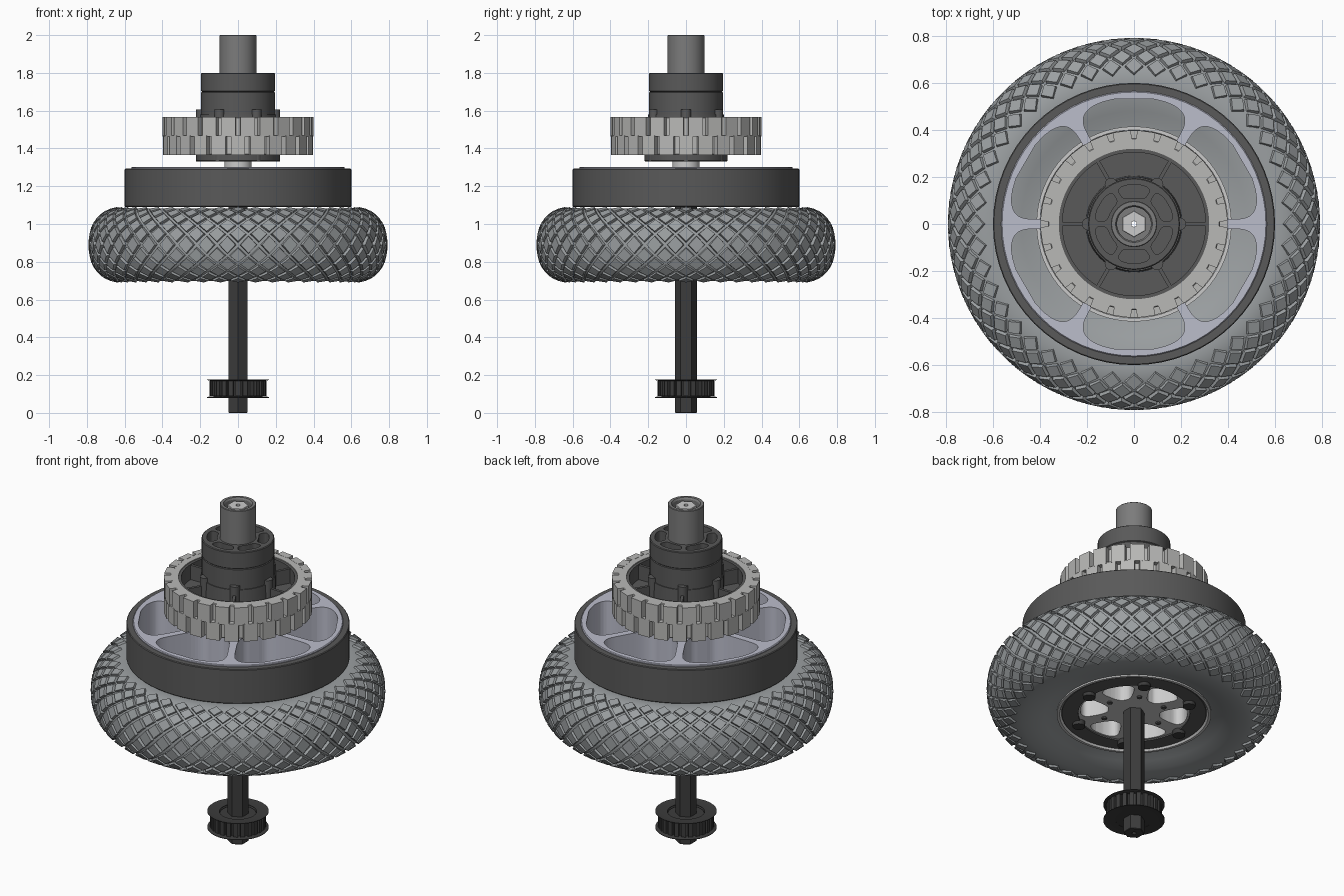
import bpy, math
from math import sin, cos, pi, tau, radians

if "Cube" in bpy.data.objects:
    bpy.data.objects.remove(bpy.data.objects["Cube"])

MATS = {}
def finish(name, verts, faces, col=None, smooth=True):
    me = bpy.data.meshes.new(name)
    me.from_pydata(verts, [], faces)
    ob = bpy.data.objects.new(name, me)
    bpy.context.collection.objects.link(ob)
    bpy.ops.object.select_all(action='DESELECT')
    ob.select_set(True)
    bpy.context.view_layer.objects.active = ob
    bpy.ops.object.mode_set(mode='EDIT')
    bpy.ops.mesh.select_all(action='SELECT')
    bpy.ops.mesh.normals_make_consistent(inside=False)
    bpy.ops.object.mode_set(mode='OBJECT')
    if smooth:
        bpy.ops.object.shade_smooth_by_angle(angle=radians(30))
    if col:
        if col not in MATS:
            MATS[col] = bpy.data.materials.new("paint_%d" % len(MATS))
            MATS[col].diffuse_color = (*col, 1)
        me.materials.append(MATS[col])
    return ob

def lathe(name, prof, col=None, segs=64, phase=0.0):
    """Spin a closed (r, z) profile around z."""
    m = len(prof)
    v = [(r * cos(tau * i / segs + phase), r * sin(tau * i / segs + phase), z)
         for i in range(segs) for r, z in prof]
    f = [(i * m + j, ((i + 1) % segs) * m + j, ((i + 1) % segs) * m + (j + 1) % m, i * m + (j + 1) % m)
         for i in range(segs) for j in range(m)]
    return finish(name, v, f, col)

def tube(name, r0, r1, z0, z1, col=None, c=0.004, segs=64, phase=0.0):
    return lathe(name, [(r0, z0), (r1 - c, z0), (r1, z0 + c), (r1, z1 - c), (r1 - c, z1), (r0, z1)],
                 col, segs, phase)

def prisms(name, outlines, z0, z1, col=None, smooth=False):
    v, f = [], []
    for o in outlines:
        b, n = len(v), len(o)
        v += [(x, y, z0) for x, y in o] + [(x, y, z1) for x, y in o]
        f += [tuple(range(b, b + n)), tuple(range(b + n, b + 2 * n))]
        f += [(b + i, b + (i + 1) % n, b + n + (i + 1) % n, b + n + i) for i in range(n)]
    return finish(name, v, f, col, smooth)

def radial_boxes(name, n, r0, r1, w, z0, z1, col, off=0.0):
    outs = []
    for k in range(n):
        a = tau * k / n + off
        outs.append([(r * cos(a) - t * sin(a), r * sin(a) + t * cos(a))
                     for r, t in ((r0, -w), (r1, -w), (r1, w), (r0, w))])
    return prisms(name, outs, z0, z1, col)

def disc_outlines(n, ring_r, r, off=0.0, sides=16):
    return [[(ring_r * cos(a) + r * cos(b), ring_r * sin(a) + r * sin(b))
             for b in (tau * i / sides for i in range(sides))]
            for a in (tau * k / n + off for k in range(n))]

def pocket_outlines(n, r0, r1, web, off, p=0.4):
    """Rounded ring sectors separated by spokes of half width web."""
    spow = lambda x: math.copysign(abs(x) ** p, x)
    outs = []
    for k in range(n):
        o = []
        for i in range(40):
            t = tau * (i + 0.5) / 40
            r = (r0 + r1) / 2 + (r1 - r0) / 2 * spow(sin(t))
            a = tau * k / n + off + (pi / n - math.asin(web / r)) * spow(cos(t))
            o.append((r * cos(a), r * sin(a)))
        outs.append(o)
    return outs

def cut(ob, outlines, z0, z1):
    c = prisms("cutter", outlines, z0, z1)
    c.hide_render = True
    m = ob.modifiers.new("cut", 'BOOLEAN')
    m.operation, m.solver, m.object = 'DIFFERENCE', 'EXACT', c
    bpy.ops.object.select_all(action='DESELECT')
    ob.select_set(True)
    bpy.context.view_layer.objects.active = ob
    # keep the cut as the first modifier, before any smoothing
    bpy.ops.object.modifier_move_to_index(modifier="cut", index=0)
    bpy.ops.object.modifier_apply(modifier="cut")
    bpy.data.objects.remove(c)
    bpy.ops.object.shade_smooth_by_angle(angle=radians(30))

BLACK, DARK = (0.045, 0.045, 0.045), (0.1, 0.1, 0.1)
TYRE, STEEL = (0.33, 0.35, 0.36), (0.55, 0.55, 0.56)
LILAC, PALE = (0.50, 0.51, 0.60), (0.48, 0.48, 0.47)
SIX = pi / 6

# hex shaft with bored ends
tube("hex_shaft", 0.013, 0.057, 0.0, 1.34, BLACK, 0.003, 6, SIX)
tube("hex_shaft_end", 0.013, 0.057, 1.34, 1.99, STEEL, 0.003, 6, SIX)

# belt pulley: toothed core and two flared flanges
lathe("pulley_core", [(0.05, 0.085), (0.13, 0.085), (0.13, 0.17), (0.11, 0.17), (0.1, 0.15), (0.05, 0.15)], BLACK)
radial_boxes("pulley_teeth", 24, 0.12, 0.15, 0.012, 0.09, 0.17, BLACK)
for nm, z, s in (("lower", 0.08, 1), ("upper", 0.178, -1)):
    lathe(nm + "_pulley_flange", [(0.1, z + 0.008 * s), (0.148, z + 0.008 * s), (0.165, z + 0.003 * s),
                                  (0.165, z), (0.148, z + 0.004 * s), (0.1, z + 0.004 * s)], BLACK)
tube("pulley_hub", 0.05, 0.1, 0.085, 0.165, BLACK)

# pneumatic tyre carcass
def tyre_pt(t, h=0.0):
    e = lambda x: math.copysign(abs(x) ** 0.87, x)
    return 0.6 + (0.175 + h) * e(cos(t)), 0.89 + (0.192 + h * 0.6) * e(sin(t))

side = [(0.54, 0.185), (0.48, 0.166), (0.44, 0.152), (0.41, 0.145)]
prof = [tyre_pt(-pi / 2 + pi * i / 24) for i in range(25)]
prof += [(r, 0.89 + d) for r, d in side] + [(r, 0.89 - d) for r, d in reversed(side)]
lathe("tyre", prof, TYRE, 88)

# staggered diamond tread blocks
N, ROWS, STEP = 44, 11, radians(14)
v, f = [], []
for row in range(ROWS):
    t = (row - (ROWS - 1) / 2) * STEP
    for k in range(N):
        a = tau * (k + 0.5 * (row % 2)) / N
        b = len(v)
        for s, h in ((0.86, -0.006), (0.74, 0.017)):
            for da, dt in ((1, 0), (0, 1), (-1, 0), (0, -1)):
                r, z = tyre_pt(t + dt * s * STEP, h)
                aa = a + da * s * pi / N
                v.append((r * cos(aa), r * sin(aa), z))
        f += [(b, b + 1, b + 2, b + 3), (b + 4, b + 5, b + 6, b + 7)]
        f += [(b + i, b + (i + 1) % 4, b + 4 + (i + 1) % 4, b + 4 + i) for i in range(4)]
finish("tyre_tread_blocks", v, f, TYRE, False)

# tyre rim with six windows, bolts and small screws
rim = lathe("tyre_rim", [(0.05, 0.75), (0.39, 0.75), (0.40, 0.735), (0.415, 0.735),
                         (0.415, 1.045), (0.40, 1.045), (0.39, 1.03), (0.05, 1.03)], STEEL)
cut(rim, pocket_outlines(6, 0.14, 0.29, 0.04, SIX, 0.6), 0.6, 1.2)
tube("rim_face_ring", 0.30, 0.39, 0.742, 0.752, DARK, 0.002)
prisms("rim_bolts", disc_outlines(6, 0.315, 0.034), 0.722, 1.05, BLACK, True)
prisms("rim_screws", disc_outlines(6, 0.17, 0.014, 0, 10), 0.742, 1.036, DARK, True)

# traction wheel: black band around a six-spoke hub
tube("traction_band", 0.563, 0.6, 1.09, 1.293, DARK)
wheel = tube("traction_wheel_hub", 0.05, 0.565, 1.095, 1.302, LILAC)
cut(wheel, pocket_outlines(6, 0.21, 0.538, 0.02, SIX, 0.45), 1.0, 1.4)
tube("spacer", 0.05, 0.072, 1.29, 1.345, STEEL)

# lug wheel: pale tread in two staggered rows on a black ribbed hub
tube("lug_wheel_band", 0.32, 0.366, 1.367, 1.565, PALE)
radial_boxes("lower_lugs", 24, 0.355, 0.397, 0.038, 1.365, 1.468, PALE)
radial_boxes("upper_lugs", 24, 0.355, 0.397, 0.038, 1.462, 1.566, PALE, pi / 24)
lathe("lug_wheel_body", [(0.05, 1.33), (0.215, 1.33), (0.22, 1.335), (0.22, 1.43), (0.305, 1.43), (0.305, 1.372),
                         (0.322, 1.372), (0.322, 1.56), (0.305, 1.56), (0.305, 1.47), (0.205, 1.47),
                         (0.2, 1.58), (0.05, 1.58)], DARK)
radial_boxes("lug_wheel_ribs", 6, 0.19, 0.31, 0.008, 1.375, 1.555, DARK)
prisms("lug_wheel_bosses", disc_outlines(6, 0.195, 0.027), 1.33, 1.605, DARK, True)

# stacked collars with pockets in the top face
tube("lower_collar", 0.05, 0.195, 1.57, 1.70, DARK)
collar = tube("upper_collar", 0.05, 0.195, 1.70, 1.80, DARK)
cut(collar, pocket_outlines(6, 0.112, 0.168, 0.012, SIX, 0.5), 1.72, 1.9)

# end sleeve with recessed bore
lathe("end_sleeve", [(0.05, 1.75), (0.098, 1.75), (0.098, 1.997), (0.095, 2.0), (0.078, 2.0),
                     (0.072, 1.99), (0.072, 1.95), (0.05, 1.95)], (0.2, 0.2, 0.2))

for m in bpy.data.materials:
    if m.users and not m.is_grease_pencil:
        m.use_nodes = True
        m.node_tree.nodes["Principled BSDF"].inputs["Base Color"].default_value = m.diffuse_color
